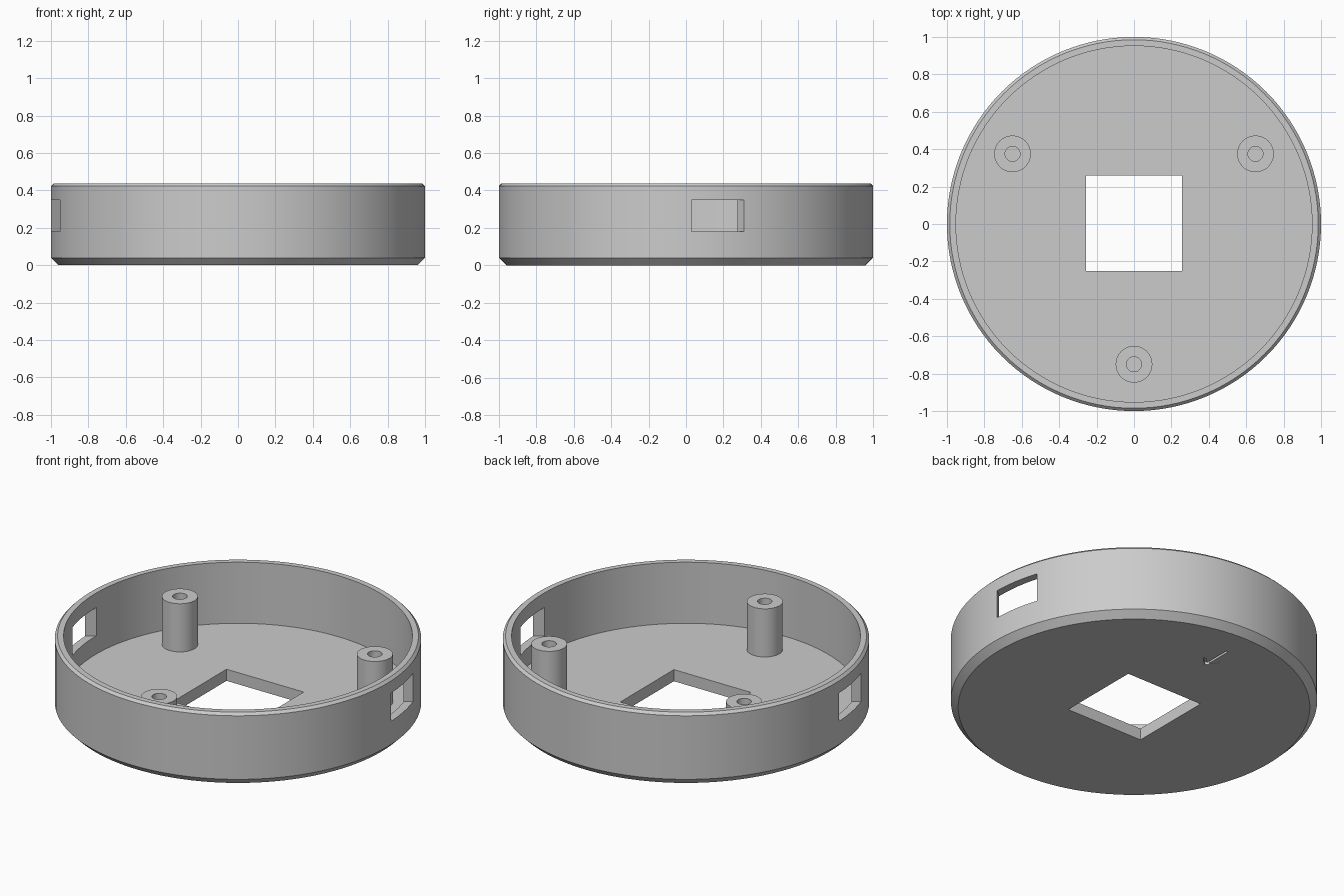
import bpy
import bmesh
from math import radians, cos, sin, pi
from mathutils import Matrix, Vector

cube = bpy.data.objects.get("Cube")
if cube:
    bpy.data.objects.remove(cube, do_unlink=True)

grey = bpy.data.materials.new("plain grey")
grey.use_nodes = True
grey.diffuse_color = (0.6, 0.6, 0.6, 1)
grey.node_tree.nodes["Principled BSDF"].inputs["Base Color"].default_value = (0.6, 0.6, 0.6, 1)


def make_object(name, bm, location=(0, 0, 0)):
    bmesh.ops.recalc_face_normals(bm, faces=bm.faces)
    mesh = bpy.data.meshes.new(name)
    bm.to_mesh(mesh)
    bm.free()
    mesh.materials.append(grey)
    obj = bpy.data.objects.new(name, mesh)
    obj.location = location
    bpy.context.collection.objects.link(obj)
    return obj


def lathe(name, profile, segments, location=(0, 0, 0), closed=False):
    """Spin an (r, z) profile round the z axis."""
    bm = bmesh.new()
    verts = [bm.verts.new((r, 0, z)) for r, z in profile]
    ends = verts[1:] + verts[:1] if closed else verts[1:]
    edges = [bm.edges.new(pair) for pair in zip(verts, ends)]
    bmesh.ops.spin(bm, geom=verts + edges, cent=(0, 0, 0), axis=(0, 0, 1),
                   angle=2 * pi, steps=segments, use_merge=True)
    bmesh.ops.remove_doubles(bm, verts=bm.verts, dist=1e-5)
    return make_object(name, bm, location)


def smooth(obj):
    obj.data.shade_smooth()
    obj.data.set_sharp_from_angle(angle=radians(25))


def cut_box(target, centre, size, angle=0.0):
    """Subtract a box turned about z from the target."""
    bm = bmesh.new()
    matrix = (Matrix.Translation(centre) @ Matrix.Rotation(angle, 4, "Z")
              @ Matrix.Diagonal((*size, 1)))
    bmesh.ops.create_cube(bm, size=1, matrix=matrix)
    cutter = make_object("cutter", bm)
    cutter.hide_render = True
    mod = target.modifiers.new("cut", "BOOLEAN")
    mod.operation = "DIFFERENCE"
    mod.solver = "EXACT"
    mod.object = cutter
    bpy.context.view_layer.update()
    graph = bpy.context.evaluated_depsgraph_get()
    result = bpy.data.meshes.new_from_object(target.evaluated_get(graph))
    target.modifiers.clear()
    target.data = result
    bpy.data.objects.remove(cutter, do_unlink=True)


FLOOR, TOP = 0.07, 0.438

# Round tray with chamfered bottom and rim
tray = lathe("round_tray", [(0, 0), (0.96, 0), (1, 0.04), (1, 0.423), (0.985, TOP),
                            (0.952, TOP), (0.952, FLOOR), (0, FLOOR)], 128)

# Square opening in the floor
cut_box(tray, (0, 0.003, 0.03), (0.514, 0.51, 0.2))

# Two slanted openings through the wall, opposite each other
slant = radians(40)
along = Vector((cos(slant), sin(slant), 0))
across = Vector((-sin(slant), cos(slant), 0))
for side in (1, -1):
    centre = side * (along * 0.82 - across * 0.497)
    cut_box(tray, (centre.x, centre.y, 0.265), (0.4, 0.246, 0.17), slant)

# Shallow arrow engraved in the underside
cut_box(tray, (0, 0.70, 0), (0.014, 0.18, 0.04))
for side in (1, -1):
    cut_box(tray, (side * 0.023, 0.632, 0), (0.014, 0.068, 0.04), -side * radians(48))
smooth(tray)

# Three hollow screw posts
for name, turn in (("front", -90), ("left", 30), ("right", 150)):
    a = radians(turn)
    post = lathe(name + "_screw_post", [(0.098, FLOOR - 0.01), (0.098, 0.36),
                                        (0.04, 0.36), (0.04, FLOOR - 0.01)],
                 48, (0.75 * cos(a), 0.75 * sin(a), 0), closed=True)
    smooth(post)
